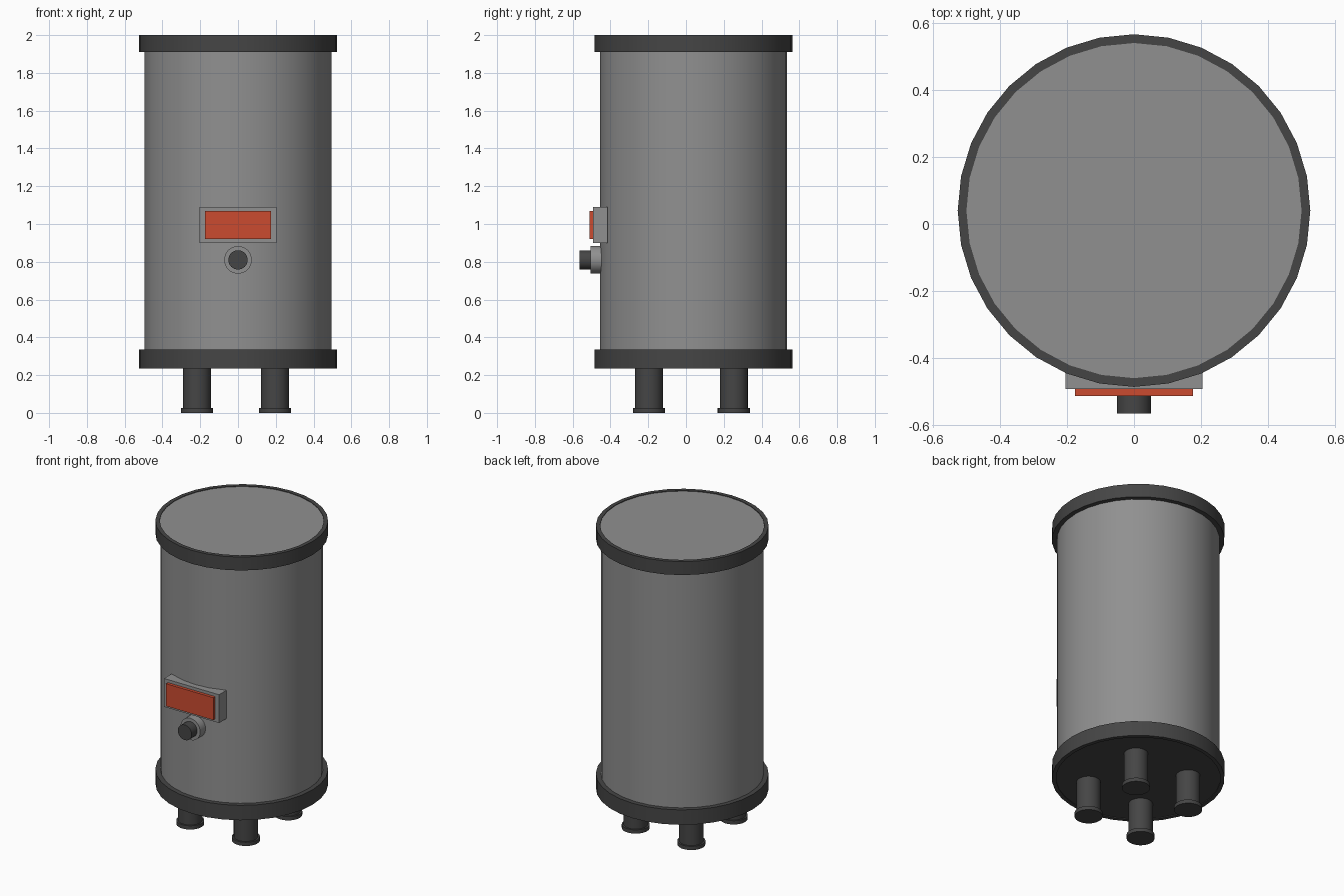
import bpy, math
from mathutils import Matrix

if "Cube" in bpy.data.objects:
    bpy.data.objects.remove(bpy.data.objects["Cube"])

SIDES = 32
CY = 0.04  # tank axis in y


def material(name, rgb):
    m = bpy.data.materials.new(name)
    m.diffuse_color = (*rgb, 1)
    m.use_nodes = True
    m.node_tree.nodes["Principled BSDF"].inputs["Base Color"].default_value = m.diffuse_color
    return m


DARK = material("dark_grey", (0.06, 0.06, 0.06))
GREY = material("mid_grey", (0.28, 0.28, 0.28))
RED = material("red", (0.6, 0.07, 0.03))


def add_mesh(name, verts, faces, mat, smooth=True):
    mesh = bpy.data.meshes.new(name)
    mesh.from_pydata(verts, [], faces)
    mesh.update()
    mesh.materials.append(mat)
    ob = bpy.data.objects.new(name, mesh)
    bpy.context.collection.objects.link(ob)
    if smooth:
        bpy.ops.object.select_all(action='DESELECT')
        ob.select_set(True)
        bpy.context.view_layer.objects.active = ob
        bpy.ops.object.shade_smooth_by_angle(angle=math.radians(30))
    return ob


def lathe(name, profile, mat, loc=(0, 0, 0), rot_x=0.0, closed=False):
    """Turn (radius, z) points around z; open profiles get end caps."""
    n, k = SIDES, len(profile)
    xf = Matrix.Translation(loc) @ Matrix.Rotation(rot_x, 4, 'X')
    verts = [(r * math.cos(2 * math.pi * i / n), r * math.sin(2 * math.pi * i / n), z)
             for r, z in profile for i in range(n)]
    faces = []
    for j in range(k if closed else k - 1):
        a, b = j * n, (j + 1) % k * n
        for i in range(n):
            i2 = (i + 1) % n
            faces.append((a + i, a + i2, b + i2, b + i))
    if not closed:
        faces.append(tuple(reversed(range(n))))
        faces.append(tuple(range((k - 1) * n, k * n)))
    ob = add_mesh(name, verts, faces, mat)
    ob.data.transform(xf)
    return ob


def box(name, x, y, z, mat):
    verts = [(i, j, k) for k in z for j in y for i in x]
    faces = [(0, 2, 3, 1), (4, 5, 7, 6), (0, 1, 5, 4),
             (2, 6, 7, 3), (0, 4, 6, 2), (1, 3, 7, 5)]
    return add_mesh(name, verts, faces, mat, smooth=False)


# Tank body and its two bands
lathe("tank_body", [(0.495, 0.30), (0.495, 1.95), (0.5, 1.95), (0.5, 1.996)], GREY, (0, CY, 0))
lathe("top_band", [(0.494, 1.91), (0.525, 1.91), (0.525, 2.0), (0.499, 2.0),
                   (0.499, 1.95), (0.494, 1.95)], DARK, (0, CY, 0), closed=True)
lathe("base_band", [(0.5, 0.24), (0.5, 0.235), (0.525, 0.235),
                    (0.525, 0.335), (0.49, 0.335)], DARK, (0, CY, 0))

# Four legs with wider feet
for side, x in (("left", -0.217), ("right", 0.196)):
    for end, y in (("front", -0.196), ("back", 0.253)):
        lathe(f"{end}_{side}_leg", [(0.085, 0), (0.085, 0.025), (0.074, 0.025), (0.074, 0.25)],
              DARK, (x, y, 0))

# Control panel with red display
box("panel_housing", (-0.204, 0.204), (-0.492, -0.415), (0.90, 1.09), GREY)
box("panel_display", (-0.175, 0.175), (-0.512, -0.485), (0.92, 1.07), RED)

# Dial below the panel, pointing to the front
lathe("dial_base", [(0.073, 0.43), (0.073, 0.505)], GREY, (0, 0, 0.81), math.pi / 2)
lathe("dial_knob", [(0.051, 0.49), (0.051, 0.564)], DARK, (0, 0, 0.81), math.pi / 2)
